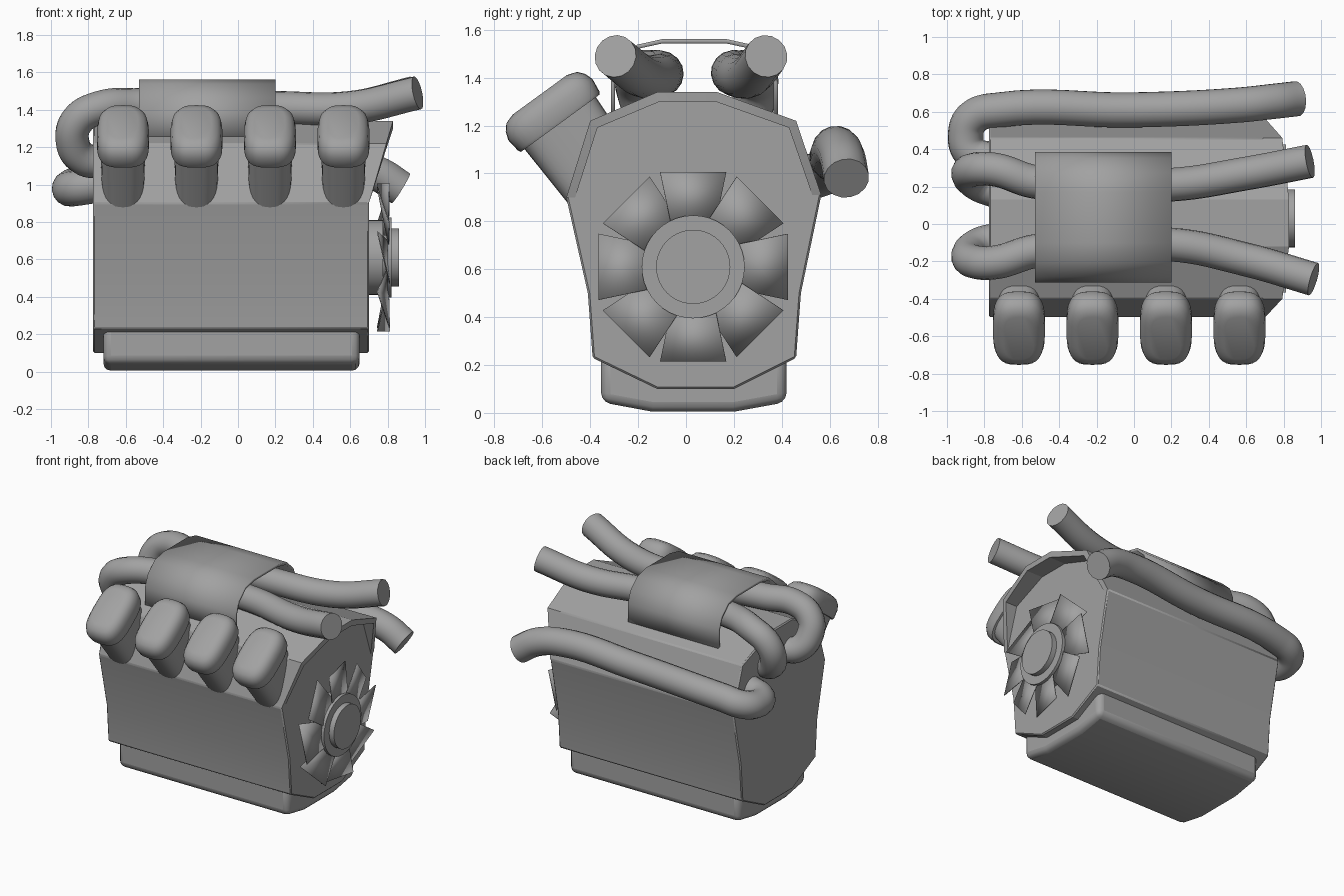
import bpy, bmesh, math
from mathutils import Vector

if "Cube" in bpy.data.objects:
    bpy.data.objects.remove(bpy.data.objects["Cube"])

grey = bpy.data.materials.new("engine grey")
grey.use_nodes = True
COL = (0.36, 0.36, 0.36, 1)
grey.diffuse_color = COL
grey.node_tree.nodes["Principled BSDF"].inputs["Base Color"].default_value = COL


def finish(name, bm, bevel=0, segments=2, angle=30, solid=0):
    bmesh.ops.recalc_face_normals(bm, faces=bm.faces)
    mesh = bpy.data.meshes.new(name)
    bm.to_mesh(mesh)
    bm.free()
    mesh.materials.append(grey)
    ob = bpy.data.objects.new(name, mesh)
    bpy.context.collection.objects.link(ob)
    if solid:
        mod = ob.modifiers.new("thickness", "SOLIDIFY")
        mod.thickness, mod.offset = solid, 0
    if bevel:
        mod = ob.modifiers.new("edges", "BEVEL")
        mod.width, mod.segments = bevel, segments
    bpy.ops.object.select_all(action="DESELECT")
    ob.select_set(True)
    bpy.context.view_layer.objects.active = ob
    bpy.ops.object.shade_smooth_by_angle(angle=math.radians(angle))
    return ob


def loft(bm, rings, closed=True, caps=True):
    rows = [[bm.verts.new(p) for p in ring] for ring in rings]
    n = len(rows[0])
    for a, b in zip(rows, rows[1:]):
        for i in range(n if closed else n - 1):
            j = (i + 1) % n
            bm.faces.new((a[i], a[j], b[j], b[i]))
    if caps:
        bm.faces.new(rows[0])
        bm.faces.new(rows[-1])


def extrude_x(profile, x0, x1):
    return [[(x, y, z) for y, z in profile] for x in (x0, x1)]


# Engine block: polygonal section run along x
lower = [(0.48, 0.5), (0.46, 0.23), (0.2, 0.1), (-0.12, 0.1), (-0.39, 0.23), (-0.41, 0.5)]
upper = [(-0.5, 0.9), (-0.4, 1.22), (-0.12, 1.34), (0.13, 1.34), (0.46, 1.22), (0.565, 0.91)]
bm = bmesh.new()
loft(bm, extrude_x(lower + upper, -0.775, 0.7))
finish("engine_block", bm, 0.008, 1, 15)

# Hood lip flaring forward from the upper block
bm = bmesh.new()
inner = [(0.03 + (y - 0.03) * 0.93, 0.9 + (z - 0.9) * 0.91) for y, z in upper]


def flare(pts):
    return [(0.7 + 0.3 * max(0, z - 0.91), y, z) for (y, z) in pts]


def flush(pts):
    return [(0.69, y, z) for y, z in pts]


loft(bm, [flush(upper), flare(upper),
          [(f[0], p[0], p[1]) for f, p in zip(flare(upper), inner)], flush(inner)],
     closed=False, caps=False)
finish("hood_lip", bm, angle=15)

# Oil pan
pan = [(-0.355, 0.25), (-0.355, 0.045), (-0.14, 0.005), (0.2, 0.005), (0.42, 0.045), (0.42, 0.25)]
bm = bmesh.new()
loft(bm, extrude_x(pan, -0.72, 0.65))
finish("oil_pan", bm, 0.04, 3, 35)

# Top cover: open arch
arch = [(-0.305, 1.23), (-0.305, 1.38), (-0.275, 1.46), (-0.2, 1.53), (-0.1, 1.552),
        (0.17, 1.552), (0.27, 1.53), (0.345, 1.46), (0.375, 1.38), (0.375, 1.23)]
bm = bmesh.new()
loft(bm, extrude_x(arch, -0.53, 0.2), closed=False, caps=False)
finish("top_cover", bm, solid=0.018, angle=40)

# Four intake pods: rounded-rectangle lofts along a tilted axis
AXIS = Vector((0, -0.59, 0.81))
SIDE = Vector((0, 0.81, 0.59))


def pod_ring(x, s, half_x, half_v, power, n=32):
    ring = []
    for i in range(n):
        a = math.tau * i / n
        c, d = math.cos(a), math.sin(a)
        u = math.copysign(abs(c) ** power, c) * half_x
        v = math.copysign(abs(d) ** power, d) * half_v
        ring.append(Vector((x + u, -0.525, 1.21)) + AXIS * s + SIDE * v)
    return ring


STEM = [(-0.42, 0.11, 0.165), (0.02, 0.12, 0.185)]
CAP = [(0, 0.134, 0.203), (0.012, 0.139, 0.21), (0.07, 0.139, 0.217), (0.105, 0.132, 0.205),
       (0.132, 0.112, 0.182), (0.146, 0.08, 0.14)]
for k in range(4):
    x = -0.615 + 0.393 * k
    for part, rows in (("stem", STEM), ("cap", CAP)):
        bm = bmesh.new()
        loft(bm, [pod_ring(x, s, u, v, 0.65) for s, u, v in rows])
        finish(f"intake_{part}_{k + 1}", bm, angle=40)


# Pipes: round bevelled curves
def pipe(name, pts, radius):
    cu = bpy.data.curves.new(name, "CURVE")
    cu.dimensions = "3D"
    cu.bevel_depth, cu.bevel_resolution, cu.resolution_u = radius, 6, 8
    cu.use_fill_caps = True
    sp = cu.splines.new("BEZIER")
    sp.bezier_points.add(len(pts) - 1)
    for bp, p in zip(sp.bezier_points, pts):
        bp.co = p
        bp.handle_left_type = bp.handle_right_type = "AUTO"
    tmp = bpy.data.objects.new(name + "_path", cu)
    bpy.context.collection.objects.link(tmp)
    bpy.context.view_layer.update()
    mesh = bpy.data.meshes.new_from_object(tmp.evaluated_get(bpy.context.evaluated_depsgraph_get()))
    bpy.data.objects.remove(tmp)
    bm = bmesh.new()
    bm.from_mesh(mesh)
    bmesh.ops.remove_doubles(bm, verts=bm.verts, dist=0.0005)
    finish(name, bm, angle=45)


pipe("rear_pipe", [(-0.74, 0.34, 1.0), (-0.87, 0.38, 0.98), (-0.9, 0.48, 0.98), (-0.86, 0.57, 1.0),
                   (-0.72, 0.61, 1.03), (0, 0.61, 1.07), (0.55, 0.635, 1.1),
                   (0.74, 0.655, 1.06), (0.87, 0.67, 0.98)], 0.095)
pipe("upper_pipe_back", [(-0.72, 0.17, 1.12), (-0.83, 0.21, 1.14), (-0.885, 0.26, 1.23),
                         (-0.86, 0.29, 1.34), (-0.74, 0.29, 1.41), (-0.53, 0.225, 1.425),
                         (0.2, 0.21, 1.41), (0.6, 0.27, 1.41), (0.94, 0.335, 1.49)], 0.09)
pipe("upper_pipe_front", [(-0.72, -0.08, 1.12), (-0.83, -0.11, 1.14), (-0.885, -0.16, 1.23),
                          (-0.86, -0.2, 1.34), (-0.74, -0.205, 1.41), (-0.53, -0.145, 1.425),
                          (0.2, -0.11, 1.41), (0.6, -0.19, 1.41), (0.96, -0.295, 1.49)], 0.09)

# Fan hub: stepped turned shape about x
CY, CZ = 0.03, 0.61
HUB = [(0.69, 0.2), (0.775, 0.2), (0.775, 0.12), (0.8, 0.12), (0.8, 0.215), (0.822, 0.215),
       (0.822, 0.155), (0.86, 0.155)]
bm = bmesh.new()
loft(bm, [[(x, CY + r * math.cos(math.tau * i / 40), CZ + r * math.sin(math.tau * i / 40))
           for i in range(40)] for x, r in HUB])
finish("fan_hub", bm)

# Eight twisted fan blades
bm = bmesh.new()
for k in range(8):
    a = math.tau * k / 8
    out = Vector((0, math.cos(a), math.sin(a)))
    tan = Vector((0, -math.sin(a), math.cos(a)))
    corners = [(0.805, 0.19, 0.095), (0.81, 0.395, 0.138), (0.745, 0.395, -0.138), (0.795, 0.19, -0.095)]
    bm.faces.new([bm.verts.new(Vector((x, CY, CZ)) + out * r + tan * t) for x, r, t in corners])
finish("fan_blades", bm, solid=0.006)
